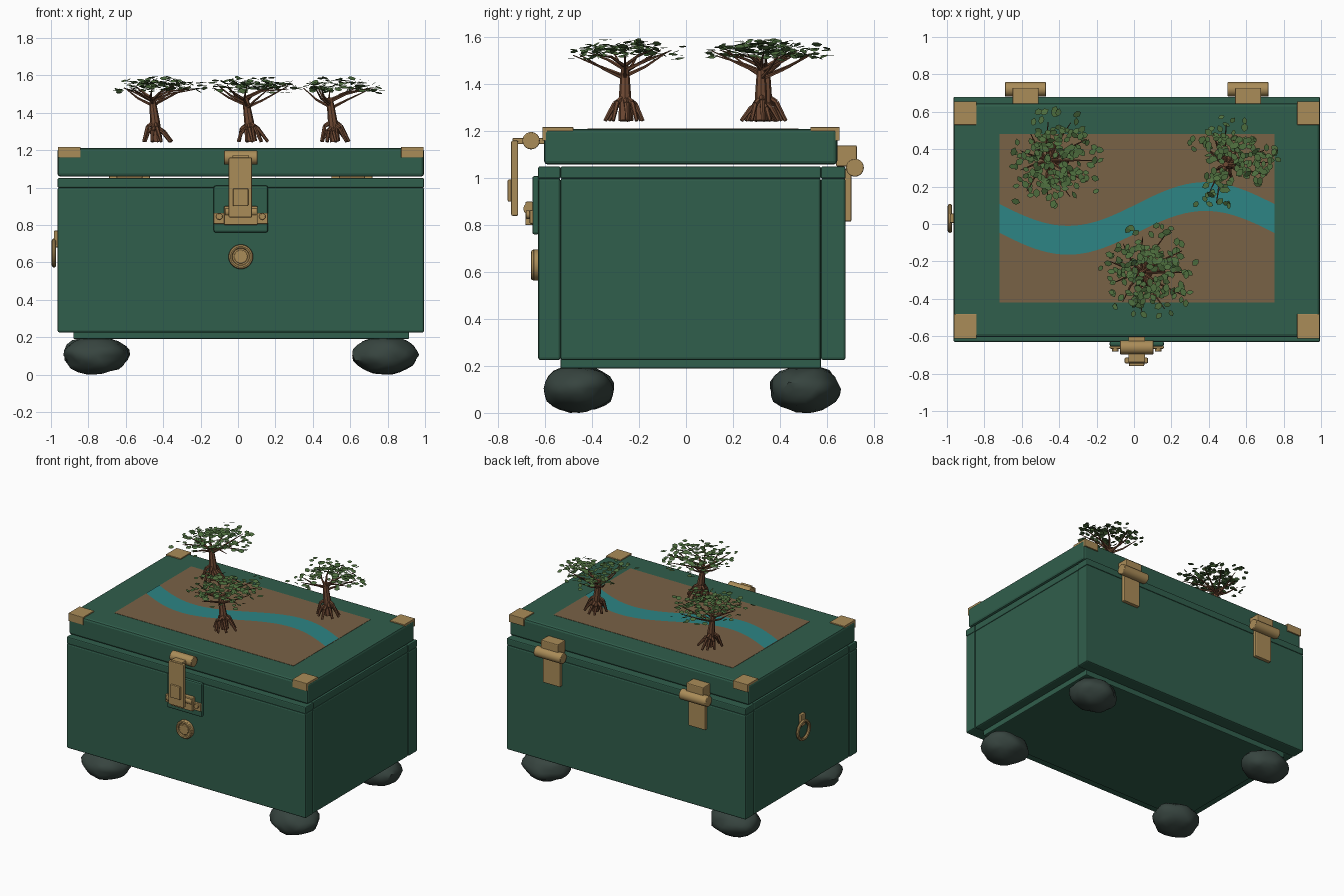
import bpy, bmesh, math, random
from mathutils import Vector, Matrix, noise

if "Cube" in bpy.data.objects:
    bpy.data.objects.remove(bpy.data.objects["Cube"], do_unlink=True)
rng = random.Random(4)
CX, CY = 0.015, 0.025


def material(name, rgb):
    m = bpy.data.materials.new(name)
    m.use_nodes = True
    m.diffuse_color = (*rgb, 1)
    m.node_tree.nodes["Principled BSDF"].inputs["Base Color"].default_value = (*rgb, 1)
    return m


GREEN = material("chest green", (0.030, 0.112, 0.072))
BRASS = material("brass", (0.402, 0.262, 0.098))
SOIL = material("soil brown", (0.190, 0.122, 0.061))
WATER = material("river teal", (0.026, 0.235, 0.235))
BARK = material("bark brown", (0.156, 0.066, 0.033))
LEAF = material("leaf green", (0.076, 0.156, 0.048))
STONE = material("dark stone", (0.038, 0.058, 0.050))


def make(name, bm, mat, bevel=0, smooth=False):
    me = bpy.data.meshes.new(name)
    bm.to_mesh(me)
    bm.free()
    me.materials.append(mat)
    ob = bpy.data.objects.new(name, me)
    bpy.context.collection.objects.link(ob)
    if smooth:
        bpy.ops.object.select_all(action="DESELECT")
        ob.select_set(True)
        bpy.context.view_layer.objects.active = ob
        bpy.ops.object.shade_smooth_by_angle(angle=math.radians(40))
    if bevel:
        mod = ob.modifiers.new("bevel", "BEVEL")
        mod.width, mod.segments = bevel, 2
    return ob


def box(name, x, y, z, mat, bevel=0.006):
    bm = bmesh.new()
    bmesh.ops.create_cube(bm, size=1)
    for v in bm.verts:
        v.co = Vector([(r[0] + r[1]) / 2 + c * (r[1] - r[0]) for c, r in zip(v.co, (x, y, z))])
    return make(name, bm, mat, bevel)


def add_cone(bm, a, b, r1, r2, sides):
    a, b = Vector(a), Vector(b)
    rot = (b - a).to_track_quat("Z", "Y").to_matrix().to_4x4()
    bmesh.ops.create_cone(bm, cap_ends=True, segments=sides, radius1=r1, radius2=r2,
                          depth=(b - a).length, matrix=Matrix.Translation((a + b) / 2) @ rot)


def cylinder(name, a, b, r, mat, sides=24, bevel=0.004):
    bm = bmesh.new()
    add_cone(bm, a, b, r, r, sides)
    return make(name, bm, mat, bevel, smooth=True)


def ring(name, centre, axis, major, minor, mat):
    bm = bmesh.new()
    rot = Vector(axis).to_track_quat("Z", "Y").to_matrix().to_4x4()
    loops = []
    for i in range(28):
        a = math.tau * i / 28
        loop = []
        for j in range(8):
            b = math.tau * j / 8
            r = major + minor * math.cos(b)
            p = Vector((r * math.cos(a), r * math.sin(a), minor * math.sin(b)))
            loop.append(bm.verts.new(Vector(centre) + rot @ p))
        loops.append(loop)
    for i in range(28):
        for j in range(8):
            p, q, k = loops[i], loops[(i + 1) % 28], (j + 1) % 8
            bm.faces.new((p[j], q[j], q[k], p[k]))
    return make(name, bm, mat, smooth=True)


# Chest body: floor, thick walls and a rim of four bars
X, Y = (-0.965, 0.995), (-0.63, 0.68)
IX, IY = (-0.88, 0.915), (-0.535, 0.575)
box("floor", IX, IY, (0.19, 0.26), GREEN)
for tag, zr, b in (("wall", (0.225, 1.0), 0.01), ("rim", (0.998, 1.05), 0.007)):
    box("front_" + tag, X, (Y[0], IY[0]), zr, GREEN, b)
    box("back_" + tag, X, (IY[1], Y[1]), zr, GREEN, b)
    box("right_" + tag, (X[0] + 0.003, IX[0]), IY, zr, GREEN, b)
    box("left_" + tag, (IX[1], X[1] - 0.003), IY, zr, GREEN, b)

# Lid with inlaid ground and winding river
box("lid", X, (-0.605, 0.645), (1.058, 1.21), GREEN, 0.016)
box("ground_inlay", (-0.72, 0.75), (-0.42, 0.48), (1.205, 1.212), SOIL, 0)
bm = bmesh.new()
previous = None
for i in range(41):
    x = -0.72 + 1.47 * i / 40
    y = 0.03 + 0.117 * math.sin(math.tau * (x - CX) / 1.47)
    pair = [bm.verts.new((x, y + s * 0.077, 1.2145)) for s in (-1, 1)]
    if previous:
        bm.faces.new((previous[0], pair[0], pair[1], previous[1]))
    previous = pair
make("river", bm, WATER)

# Brass corner caps: top plate and a drop over the front or back edge
for side, xr in (("right", (-0.962, -0.842)), ("left", (0.872, 0.992))):
    box(side + "_front_cap", xr, (-0.608, -0.48), (1.2, 1.218), BRASS, 0.003)
    box(side + "_front_cap_drop", xr, (-0.612, -0.59), (1.16, 1.218), BRASS, 0.003)
    box(side + "_back_cap", xr, (0.53, 0.655), (1.2, 1.218), BRASS, 0.003)
    box(side + "_back_cap_drop", xr, (0.635, 0.655), (1.16, 1.218), BRASS, 0.003)

# Back hinges
for side, x in (("right", -0.58), ("left", 0.61)):
    narrow = (x - 0.07, x + 0.07)
    box(side + "_hinge_upper", narrow, (0.64, 0.728), (1.05, 1.14), BRASS)
    box(side + "_hinge_lower", narrow, (0.675, 0.705), (0.815, 1.04), BRASS)
    cylinder(side + "_hinge_barrel", (x - 0.11, 0.72, 1.045), (x + 0.11, 0.72, 1.045), 0.038, BRASS)

# Front latch
box("latch_backplate", (-0.13, 0.16), (-0.655, -0.625), (0.76, 1.01), GREEN, 0.01)
cylinder("latch_barrel", (-0.075, -0.66, 1.16), (0.105, -0.66, 1.16), 0.037, BRASS)
box("latch_arm", (-0.03, 0.06), (-0.74, -0.6), (1.145, 1.172), BRASS)
box("latch_strap", (-0.05, 0.075), (-0.745, -0.715), (0.84, 1.16), BRASS)
box("latch_button", (-0.027, 0.055), (-0.76, -0.74), (0.9, 0.995), BRASS)
box("latch_catch", (-0.075, 0.105), (-0.685, -0.65), (0.8, 0.9), BRASS)
box("latch_catch_base", (-0.13, 0.16), (-0.667, -0.65), (0.805, 0.865), BRASS)
cylinder("latch_catch_roll", (-0.07, -0.668, 0.87), (0.1, -0.668, 0.87), 0.025, BRASS)
for x in (-0.1, 0.13):
    cylinder("latch_screw", (x, -0.66, 0.845), (x, -0.682, 0.845), 0.018, BRASS, 12)

# Front lock disc and side pull ring
cylinder("lock_disc", (CX, -0.62, 0.63), (CX, -0.65, 0.63), 0.066, BRASS, 28)
ring("lock_ring", (CX, -0.65, 0.63), (0, 1, 0), 0.055, 0.011, BRASS)
cylinder("lock_centre", (CX, -0.62, 0.63), (CX, -0.657, 0.63), 0.036, BRASS)
ring("pull_ring", (-0.984, 0.03, 0.65), (1, 0, 0), 0.066, 0.012, BRASS)
box("pull_ring_mount", (-0.985, -0.96), (0.005, 0.055), (0.68, 0.77), BRASS)

# Rough stone feet
for sx, x in (("right", -0.758), ("left", 0.787)):
    for sy, y in (("front", -0.457), ("back", 0.505)):
        bm = bmesh.new()
        bmesh.ops.create_icosphere(bm, subdivisions=3, radius=1)
        for v in bm.verts:
            n = v.co.normalized()
            n *= 1 + 0.13 * noise.noise(n * 1.8 + Vector((x * 7, y * 9, 0)))
            v.co = Vector((x + 0.174 * n.x, y + 0.146 * n.y, 0.102 + 0.1 * n.z))
        low = min(v.co.z for v in bm.verts)
        bmesh.ops.translate(bm, verts=bm.verts, vec=(0, 0, -low))
        make(f"{sx}_{sy}_stone_foot", bm, STONE, smooth=True)


# Mangrove trees: stilt roots, leaning trunk, spreading branches, flat leaf crown
def tree(name, x, y, lean, angles, reach):
    wood, crown = bmesh.new(), bmesh.new()
    path = [Vector((x + lean * t, y, 1.245 + 0.235 * t)) for t in (0, 0.45, 0.75, 1)]
    for i, (r1, r2) in enumerate(((0.027, 0.026), (0.026, 0.021), (0.021, 0.015))):
        add_cone(wood, path[i], path[i + 1], r1, r2, 8)
    for i in range(9):
        a = math.tau * i / 9 + rng.uniform(-0.2, 0.2)
        d = Vector((math.cos(a), math.sin(a), 0))
        top = path[0].lerp(path[1], rng.uniform(0.75, 1.1))
        knee = top + d * 0.045 - Vector((0, 0, 0.03))
        foot = path[0] + d * rng.uniform(0.07, 0.09)
        add_cone(wood, top, knee, 0.011, 0.011, 6)
        add_cone(wood, knee, foot, 0.011, 0.008, 6)
    for a in angles:
        d = Vector((math.cos(a), math.sin(a), 0))
        start = path[2].lerp(path[3], rng.random())
        length = reach * rng.uniform(0.85, 1.05)
        mid = start + d * length * 0.45 + Vector((0, 0, 0.04))
        tip = Vector((x + d.x * length, y + d.y * length, 1.53 + rng.uniform(-0.01, 0.02)))
        add_cone(wood, start, mid, 0.009, 0.006, 5)
        add_cone(wood, mid, tip, 0.006, 0.002, 5)
        # leaves gather along the outer part of each branch
        for k in range(17):
            t = rng.uniform(0.3, 1.08)
            s = 0.025 + 0.045 * t
            c = Vector((x, y, 0)) + d * length * t
            c += Vector((rng.uniform(-s, s), rng.uniform(-s, s), 1.575 - 0.04 * t + rng.uniform(-0.028, 0.03)))
            rot = Matrix.Rotation(rng.uniform(0, math.tau), 3, "Z") @ Matrix.Rotation(rng.gauss(0, 0.35), 3, "X")
            size = rng.uniform(0.017, 0.025)
            outline = [(-1, 0), (-0.3, -0.7), (0.5, -0.6), (1, 0), (0.5, 0.6), (-0.3, 0.7)]
            crown.faces.new([crown.verts.new(c + rot @ Vector((u * size, w * size, 0))) for u, w in outline])
    make(name + "_trunk", wood, BARK)
    make(name + "_leaves", crown, LEAF)


full = [math.tau * i / 11 for i in range(11)]
tree("right_back_tree", -0.43, 0.34, -0.03, full, 0.215)
tree("front_tree", 0.075, -0.26, -0.035, full, 0.225)
tree("left_back_tree", 0.52, 0.32, -0.03, [-0.3, 0.05, 0.4, 0.9, 1.7, 2.1, 2.5, 4.05, 4.35], 0.215)
